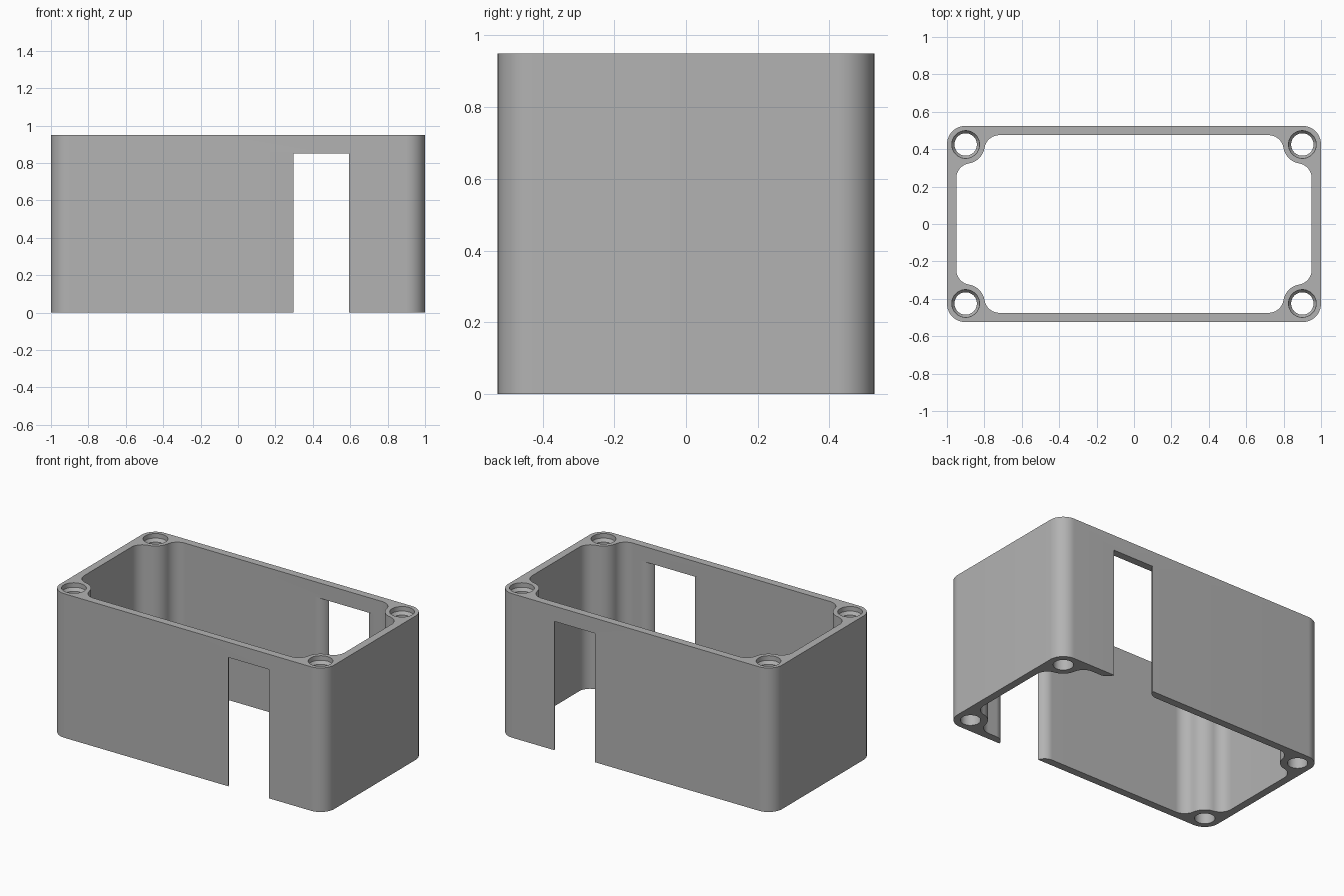
import bpy, bmesh
from math import sin, cos, radians, asin, degrees

cube = bpy.data.objects.get("Cube")
if cube:
    bpy.data.objects.remove(cube)

HX, HY, H = 1.0, 0.525, 0.95      # half length, half depth, height
WALL = 0.05
POST = (0.9, 0.425)               # screw post centre in one corner

grey = bpy.data.materials.new("plain grey")
grey.use_nodes = True
grey.diffuse_color = (0.45, 0.45, 0.45, 1)
grey.node_tree.nodes["Principled BSDF"].inputs["Base Color"].default_value = grey.diffuse_color


def arc(cx, cy, r, a0, a1, n=12):
    angles = [radians(a0 + (a1 - a0) * i / n) for i in range(n + 1)]
    return [(cx + r * cos(a), cy + r * sin(a)) for a in angles]


def four_corners(quarter):
    """Mirror a clockwise corner path into a closed outline."""
    back = quarter[::-1]
    return (quarter + [(x, -y) for x, y in back]
            + [(-x, -y) for x, y in quarter] + [(-x, y) for x, y in back])


def to_object(name, bm):
    bmesh.ops.recalc_face_normals(bm, faces=bm.faces)
    mesh = bpy.data.meshes.new(name)
    bm.to_mesh(mesh)
    bm.free()
    mesh.materials.append(grey)
    obj = bpy.data.objects.new(name, mesh)
    bpy.context.collection.objects.link(obj)
    return obj


def prism(name, outline, z0, z1):
    bm = bmesh.new()
    face = bm.faces.new([bm.verts.new((x, y, z0)) for x, y in outline])
    top = bmesh.ops.extrude_face_region(bm, geom=[face])["geom"]
    moved = [v for v in top if isinstance(v, bmesh.types.BMVert)]
    bmesh.ops.translate(bm, verts=moved, vec=(0, 0, z1 - z0))
    return to_object(name, bm)


def stepped_hole(name, x, y, steps, n=48):
    """Round cutter following (radius, z) steps."""
    bm = bmesh.new()
    rings = [[bm.verts.new((px, py, z)) for px, py in arc(x, y, r, 0, 360, n)[:-1]]
             for r, z in steps]
    for low, high in zip(rings, rings[1:]):
        for i in range(n):
            j = (i + 1) % n
            bm.faces.new((low[i], low[j], high[j], high[i]))
    bm.faces.new(rings[0][::-1])
    bm.faces.new(rings[-1])
    return to_object(name, bm)


# Outer body with rounded upright corners
body = prism("enclosure_frame", four_corners(arc(POST[0], HY - 0.1, 0.1, 90, 0)), 0, H)

# Cavity outline: each corner wraps around a screw post with soft fillets
fr, post_r = 0.08, 0.1025
gap = fr + post_r
iy, ix = HY - WALL - fr, HX - WALL - fr
tilt = degrees(asin((POST[1] - iy) / gap))
corner = arc(POST[0] - gap * cos(radians(tilt)), iy, fr, 90, tilt)
corner += arc(*POST, post_r, 180 + tilt, 270 - tilt)[1:-1]
corner += arc(ix, POST[1] - gap * cos(radians(tilt)), fr, 90 - tilt, 0)
cutters = [prism("cavity_cutter", four_corners(corner), -0.1, H + 0.1)]

# Door slots through front and back, rounded on their inner edges
r, middle = 0.07, 0.445
half = 0.215
edge = arc(-half, HY - WALL + r, r, -90, degrees(asin((WALL - r) / r)), 10)
edge.append((edge[-1][0], HY + 0.1))
back = [(middle + x, y) for x, y in edge] + [(middle - x, y) for x, y in edge[::-1]]
cutters.append(prism("slot_cutter", back + [(x, -y) for x, y in back[::-1]], -0.1, 0.85))

# Screw holes with a countersunk mouth
for sx in (-1, 1):
    for sy in (-1, 1):
        cutters.append(stepped_hole("screw_hole_cutter", sx * POST[0], sy * POST[1],
                                    [(0.06, -0.1), (0.06, H - 0.05), (0.074, H - 0.03),
                                     (0.074, H + 0.1)]))

bpy.context.view_layer.objects.active = body
for cutter in cutters:
    cutter.hide_render = True
    mod = body.modifiers.new("cut", "BOOLEAN")
    mod.operation, mod.solver, mod.object = "DIFFERENCE", "EXACT", cutter
    bpy.ops.object.modifier_apply(modifier=mod.name)
    bpy.data.objects.remove(cutter)

bpy.ops.object.select_all(action="DESELECT")
body.select_set(True)
bpy.ops.object.shade_smooth_by_angle(angle=radians(30))
